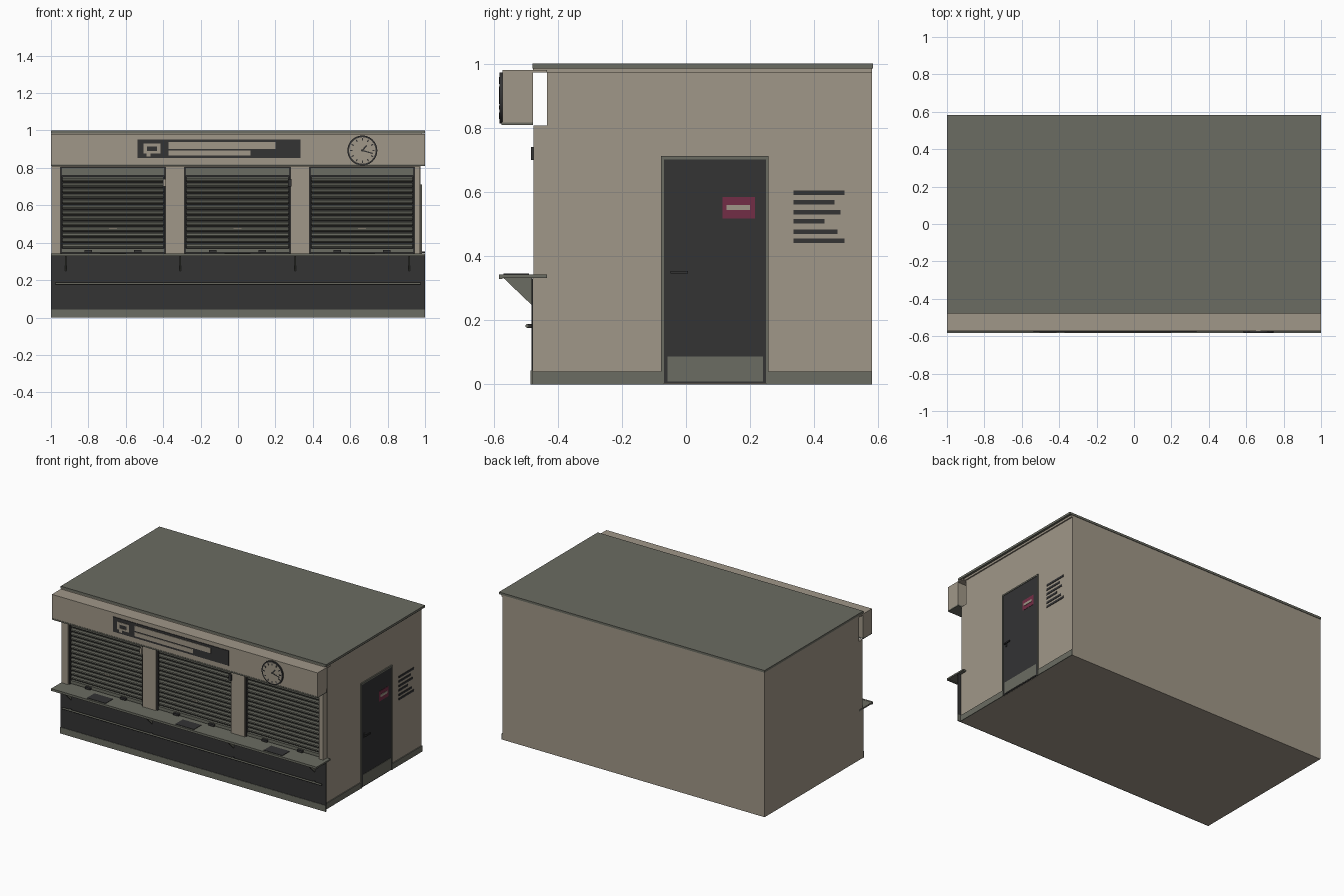
import bpy, bmesh, math
from mathutils import Vector

if "Cube" in bpy.data.objects:
    bpy.data.objects.remove(bpy.data.objects["Cube"])


def material(name, rgb):
    m = bpy.data.materials.new(name)
    m.diffuse_color = (*rgb, 1)
    m.use_nodes = True
    m.node_tree.nodes["Principled BSDF"].inputs["Base Color"].default_value = m.diffuse_color
    return m


BEIGE = material("warm beige", (0.352, 0.309, 0.246))
GREY = material("green grey", (0.147, 0.150, 0.122))
DARK = material("charcoal", (0.033, 0.033, 0.034))
MAROON = material("maroon", (0.171, 0.026, 0.061))


def finish(name, bm, mat):
    bmesh.ops.recalc_face_normals(bm, faces=bm.faces)
    me = bpy.data.meshes.new(name)
    bm.to_mesh(me)
    bm.free()
    me.materials.append(mat)
    ob = bpy.data.objects.new(name, me)
    bpy.context.collection.objects.link(ob)
    return ob


def boxes(name, mat, *ranges):
    """One object from boxes given as x0, x1, y0, y1, z0, z1."""
    bm = bmesh.new()
    for x0, x1, y0, y1, z0, z1 in ranges:
        vs = bmesh.ops.create_cube(bm, size=1)["verts"]
        for v in vs:
            v.co = Vector(((x0 + x1) / 2 + v.co.x * (x1 - x0),
                           (y0 + y1) / 2 + v.co.y * (y1 - y0),
                           (z0 + z1) / 2 + v.co.z * (z1 - z0)))
    return finish(name, bm, mat)


def extrude_x(name, mat, profile, x0, x1):
    """Extrude a (y, z) outline along x."""
    bm = bmesh.new()
    face = bm.faces.new([bm.verts.new((x0, y, z)) for y, z in profile])
    new = bmesh.ops.extrude_face_region(bm, geom=[face])["geom"]
    bmesh.ops.translate(bm, vec=(x1 - x0, 0, 0),
                        verts=[g for g in new if isinstance(g, bmesh.types.BMVert)])
    return finish(name, bm, mat)


def cylinder(name, mat, centre, radius, depth, axis, sides=32):
    bm = bmesh.new()
    bmesh.ops.create_cone(bm, cap_ends=True, segments=sides, radius1=radius,
                          radius2=radius, depth=depth)
    rot = Vector((0, 0, 1)).rotation_difference(Vector(axis)).to_matrix()
    for v in bm.verts:
        v.co = rot @ v.co + Vector(centre)
    for f in bm.faces:
        f.smooth = len(f.verts) == 4
    for e in bm.edges:
        e.smooth = e.calc_face_angle(0) < 0.6
    return finish(name, bm, mat)


WALL = 0.976   # right wall plane
REC = -0.433   # recessed upper front
FRONT = -0.478  # lower front

# Building shell, roof and base
extrude_x("building_body", BEIGE,
          [(FRONT, 0), (0.58, 0), (0.58, 0.98), (REC, 0.98), (REC, 0.34), (FRONT, 0.34)],
          -0.998, WALL)
boxes("roof_trim", BEIGE, (-0.998, 0.985, FRONT, 0.58, 0.972, 0.985))
boxes("roof_slab", GREY, (-1, 1, -0.479, 0.583, 0.985, 1.0))
boxes("front_panel", DARK, (-1, 1, -0.482, FRONT, 0.043, 0.33))
boxes("base_band", GREY,
      (-1, 1, -0.485, FRONT, 0, 0.043),
      (WALL, 0.982, FRONT, -0.078, 0, 0.04),
      (WALL, 0.982, 0.258, 0.581, 0, 0.04))

# Pillars around the three shutter openings
boxes("pillars", BEIGE, *[(a, b, -0.475, REC, 0.342, 0.808) for a, b in
                          ((-0.998, -0.948), (-0.388, -0.286), (0.28, 0.382), (0.943, 0.974))])

# Rolling shutters: dark backing, slats, guides, hood, bottom rail and feet
for i, (a, b) in enumerate(((-0.948, -0.388), (-0.286, 0.28), (0.382, 0.943))):
    mid = (a + b) / 2
    boxes(f"shutter_backing_{i}", DARK, (a, b, -0.443, REC, 0.342, 0.808))
    n, z0, z1 = 13, 0.372, 0.755
    step = (z1 - z0) / n
    for k in range(n):
        z = z0 + k * step
        extrude_x(f"shutter_slat_{i}_{k}", GREY,
                  [(-0.442, z), (-0.450, z + 0.001), (-0.456, z + step * 0.3),
                   (-0.456, z + step * 0.6), (-0.450, z + step - 0.005),
                   (-0.442, z + step - 0.005)], a + 0.01, b - 0.01)
    boxes(f"shutter_hood_{i}", GREY,
          (a + 0.008, b - 0.008, -0.462, REC, 0.76, 0.803),
          (a + 0.008, b - 0.008, -0.460, REC, 0.347, 0.368))
    boxes(f"shutter_guides_{i}", DARK,
          (a, a + 0.008, -0.466, REC, 0.342, 0.808),
          (b - 0.008, b, -0.466, REC, 0.342, 0.808))
    boxes(f"shutter_feet_{i}", DARK,
          *[(mid + s * 0.133 - 0.02, mid + s * 0.133 + 0.02, -0.475, -0.458, 0.348, 0.361)
            for s in (-1, 1)])
    boxes(f"shutter_pull_{i}", BEIGE, (mid - 0.022, mid + 0.022, -0.458, -0.455, 0.474, 0.479))
    # counter mat in front of each window
    boxes(f"counter_mat_{i}", DARK, (mid - 0.07, mid + 0.07, -0.57, -0.49, 0.34, 0.345))

# Shutter switches
boxes("switch_light", BEIGE, (-0.402, -0.386, -0.484, -0.45, 0.70, 0.74))
boxes("switch_dark", DARK, (0.268, 0.286, -0.484, -0.45, 0.70, 0.74))

# Counter shelf with brackets and foot rail
boxes("counter_shelf", GREY, (-1, 1, -0.58, REC, 0.332, 0.342))
boxes("counter_edge", GREY, (-1, 1, -0.584, -0.572, 0.328, 0.343))
for i, x in enumerate((-0.92, -0.31, 0.305, 0.915)):
    extrude_x(f"counter_bracket_{i}", GREY,
              [(-0.48, 0.332), (-0.57, 0.332), (-0.48, 0.246)], x - 0.004, x + 0.004)
    boxes(f"rail_mount_{i}", DARK, (x - 0.005, x + 0.005, -0.495, -0.48, 0.176, 0.188))
cylinder("foot_rail", GREY, (0, -0.495, 0.182), 0.006, 1.95, (1, 0, 0), 12)

# Fascia box with a top plate bridging back to the wall
boxes("fascia", BEIGE,
      (-1, 1, -0.573, FRONT, 0.816, 0.975),
      (-1, 1, -0.573, REC, 0.972, 0.98))
boxes("fascia_bottom_trim", GREY, (-1, 1, -0.575, FRONT, 0.809, 0.818))

# Sign plate with bubble icon and bars
boxes("sign_plate", DARK, (-0.537, 0.334, -0.577, -0.573, 0.852, 0.953))
boxes("sign_marks", BEIGE,
      (-0.372, 0.2, -0.580, -0.576, 0.902, 0.938),
      (-0.372, 0.067, -0.580, -0.576, 0.866, 0.894),
      (-0.505, -0.415, -0.580, -0.576, 0.914, 0.930),
      (-0.505, -0.415, -0.580, -0.576, 0.878, 0.890),
      (-0.505, -0.487, -0.580, -0.576, 0.890, 0.914),
      (-0.433, -0.415, -0.580, -0.576, 0.890, 0.914),
      (-0.490, -0.468, -0.580, -0.576, 0.862, 0.878))

# Clock
CX, CZ = 0.665, 0.893
cylinder("clock_rim", DARK, (CX, -0.577, CZ), 0.08, 0.010, (0, 1, 0), 40)
cylinder("clock_face", BEIGE, (CX, -0.5815, CZ), 0.071, 0.002, (0, 1, 0), 40)


def clock_bar(name, angle, r0, r1, width):
    ob = boxes(name, DARK, (r0, r1, -0.584, -0.582, -width / 2, width / 2))
    ob.rotation_euler.y = -angle
    ob.location = (CX, 0, CZ)


for k in range(12):
    clock_bar(f"clock_tick_{k}", k * math.pi / 6, 0.053, 0.066, 0.006)
clock_bar("hour_hand", math.radians(50), -0.006, 0.036, 0.008)
clock_bar("minute_hand", math.radians(-16), -0.008, 0.058, 0.006)

# Side door with frame, kick plate, notice and handle
boxes("door_frame", GREY,
      (WALL, 0.984, -0.078, -0.069, 0, 0.712),
      (WALL, 0.984, 0.25, 0.258, 0, 0.712),
      (WALL, 0.984, -0.069, 0.25, 0.702, 0.712))
boxes("door_leaf", DARK, (WALL, 0.981, -0.069, 0.25, 0.002, 0.702))
boxes("door_kick_plate", GREY, (0.98, 0.983, -0.058, 0.24, 0.009, 0.086))
boxes("door_notice", MAROON, (0.98, 0.983, 0.114, 0.216, 0.517, 0.585))
boxes("door_notice_bar", BEIGE, (0.98, 0.985, 0.127, 0.2, 0.543, 0.56))
boxes("door_handle", DARK,
      (0.98, 0.985, -0.051, -0.037, 0.333, 0.365),
      (0.985, 0.998, -0.048, -0.040, 0.345, 0.353),
      (0.992, 0.999, -0.048, 0.006, 0.345, 0.353))

# Notice stripes on the side wall
rows = zip((0.598, 0.568, 0.537, 0.508, 0.476, 0.448),
           (0.495, 0.463, 0.482, 0.432, 0.472, 0.495))
boxes("wall_stripes", DARK, *[(WALL, 0.979, 0.335, end, z - 0.007, z + 0.007)
                              for z, end in rows])
